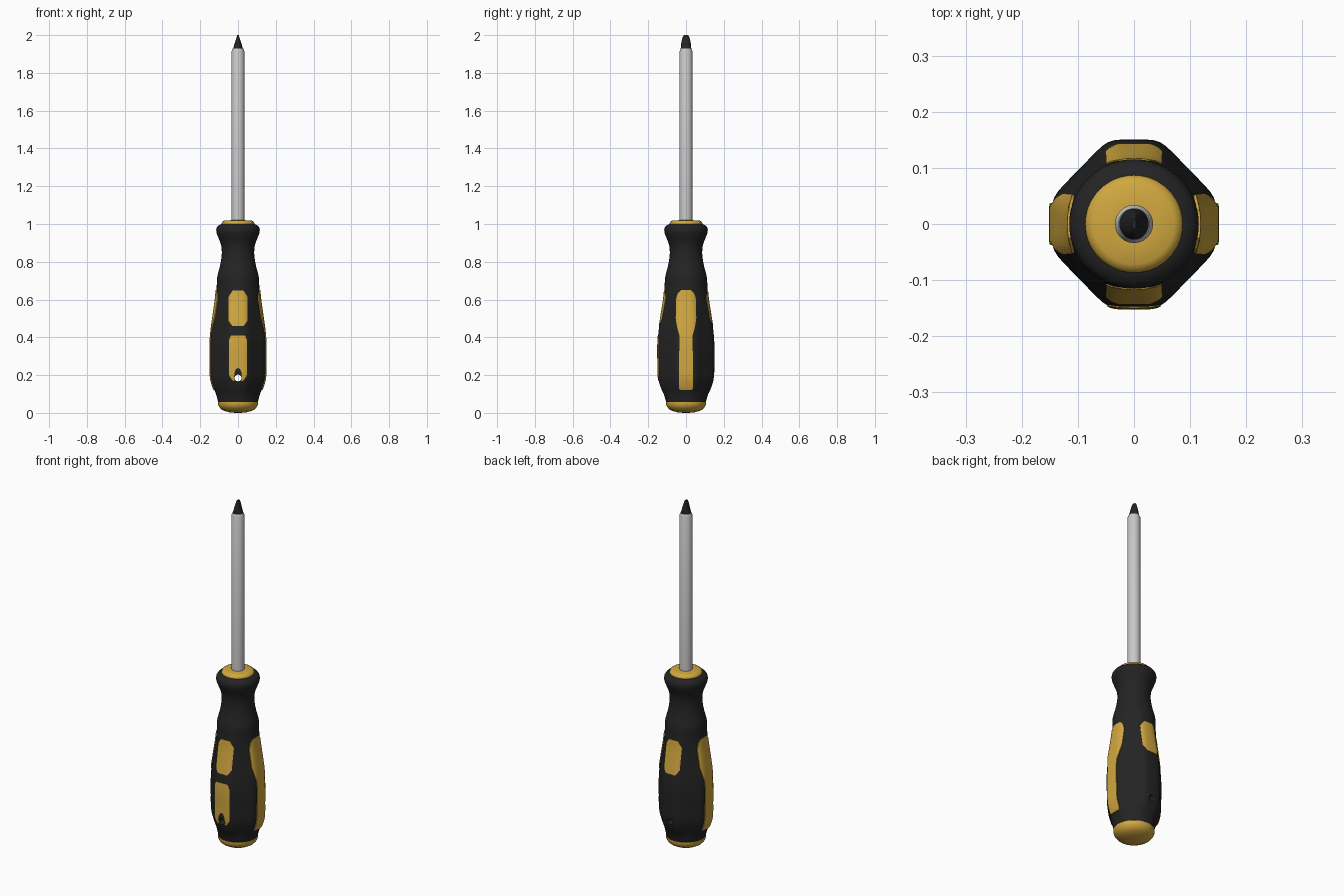
import bpy, bmesh, math

if "Cube" in bpy.data.objects:
    bpy.data.objects.remove(bpy.data.objects["Cube"])


def material(name, rgb):
    m = bpy.data.materials.new(name)
    m.diffuse_color = (*rgb, 1)
    m.use_nodes = True
    m.node_tree.nodes["Principled BSDF"].inputs["Base Color"].default_value = m.diffuse_color
    return m


YELLOW = material("warm yellow", (0.64, 0.39, 0.05))
BLACK = material("rubber black", (0.017, 0.017, 0.017))
STEEL = material("steel grey", (0.58, 0.58, 0.58))


def loft(name, rings, mat, angle=35):
    """Closed solid skinned through rings of equal point count."""
    bm = bmesh.new()
    vs = [[bm.verts.new(p) for p in ring] for ring in rings]
    n = len(rings[0])
    for a, b in zip(vs, vs[1:]):
        for i in range(n):
            j = (i + 1) % n
            bm.faces.new((a[i], a[j], b[j], b[i]))
    bm.faces.new(vs[0][::-1])
    bm.faces.new(vs[-1])
    bmesh.ops.recalc_face_normals(bm, faces=bm.faces)
    me = bpy.data.meshes.new(name)
    bm.to_mesh(me)
    bm.free()
    me.materials.append(mat)
    ob = bpy.data.objects.new(name, me)
    bpy.context.collection.objects.link(ob)
    bpy.ops.object.select_all(action='DESELECT')
    ob.select_set(True)
    bpy.context.view_layer.objects.active = ob
    bpy.ops.object.shade_smooth_by_angle(angle=math.radians(angle))
    return ob


def ellipse(z, rx, ry, n):
    return [(rx * math.cos(2 * math.pi * i / n), ry * math.sin(2 * math.pi * i / n), z)
            for i in range(n)]


def curve(pts, z, smooth=True):
    """Interpolate (z, value) pairs, linearly or with smooth tangents."""
    z = min(max(z, pts[0][0]), pts[-1][0])
    k = next(i for i in range(len(pts) - 1) if z <= pts[i + 1][0])
    (z0, v0), (z1, v1) = pts[k], pts[k + 1]
    h = z1 - z0
    t = (z - z0) / h
    if not smooth:
        return v0 + (v1 - v0) * t

    def slope(i):
        a, b = pts[max(i - 1, 0)], pts[min(i + 1, len(pts) - 1)]
        return (b[1] - a[1]) / (b[0] - a[0])
    return ((2*t**3 - 3*t**2 + 1) * v0 + (t**3 - 2*t**2 + t) * h * slope(k)
            + (3*t**2 - 2*t**3) * v1 + (t**3 - t**2) * h * slope(k + 1))


# Handle surface: rounded octagon in the grip, blending to a circle at the neck
PROFILE = [(0.05, 0.103), (0.10, 0.118), (0.14, 0.136), (0.19, 0.148), (0.27, 0.150),
           (0.37, 0.150), (0.45, 0.143), (0.53, 0.131), (0.60, 0.120), (0.66, 0.114),
           (0.72, 0.110), (0.78, 0.095), (0.84, 0.086), (0.89, 0.090), (0.93, 0.105),
           (0.96, 0.115), (0.98, 0.113), (0.993, 0.103), (1.0, 0.088)]
ROUND = [(0.05, 1), (0.14, 0), (0.5, 0), (0.72, 1), (1.0, 1)]


def surface(theta, z, offset=0.0):
    c, s = math.cos(theta), math.sin(theta)
    k = 24
    d = 1 / (math.sqrt(2) * 0.93)
    octagon = (abs(c)**k + abs(s)**k + abs((c + s) * d)**k + abs((c - s) * d)**k) ** (-1 / k)
    t = curve(ROUND, z, False)
    r = curve(PROFILE, z) * (octagon + (1 - octagon) * t)
    sx = 0.975 + 0.025 * t
    return ((r * sx + offset) * c, (r + offset) * s, z)


SEG = 80
levels = [0.05 + 0.95 * i / 90 for i in range(91)]
handle = loft("handle_grip", [[surface(2 * math.pi * i / SEG, z) for i in range(SEG)]
                              for z in levels], BLACK)


# Inlaid pads following the handle surface; widths are (z, half width)
def pad(name, facing, widths, offset):
    z0, z1 = widths[0][0], widths[-1][0]
    zs = sorted({z0 + (z1 - z0) * i / 30 for i in range(31)} | {w[0] for w in widths})
    rings = []
    for z in zs:
        w, r = curve(widths, z, False), curve(PROFILE, z)
        th = [facing + math.atan2(w * (i / 6 - 1), r) for i in range(13)]
        rings.append([surface(a, z, offset) for a in th]
                     + [surface(a, z, -0.01) for a in reversed(th)])
    return loft(name, rings, YELLOW)


OVAL = [(0.46, 0.030), (0.49, 0.055), (0.615, 0.055), (0.648, 0.028)]
LOWER = [(0.17, 0.028), (0.20, 0.050), (0.385, 0.050), (0.41, 0.038)]
KEYHOLE = [(0.12, 0.030), (0.13, 0.037), (0.41, 0.034), (0.45, 0.046), (0.50, 0.057),
           (0.60, 0.057), (0.63, 0.046), (0.65, 0.025)]
HALF = math.pi / 2
pad("front_upper_pad", -HALF, OVAL, 0.002)
pad("back_upper_pad", HALF, OVAL, 0.002)
lower_pad = pad("front_lower_pad", -HALF, LOWER, 0.002)
pad("right_side_pad", 0, KEYHOLE, 0.005)
pad("left_side_pad", math.pi, KEYHOLE, 0.005)


# Hanging hole through the grip, with a taller notch in the front pad
def cut(target, z, rx, rz):
    rings = [[(x, y, z + v) for x, v, _ in ellipse(0, rx, rz, 20)] for y in (-0.3, 0.3)]
    cutter = loft("hole_cutter", rings, BLACK)
    cutter.hide_render = True
    mod = target.modifiers.new("hole", 'BOOLEAN')
    mod.operation = 'DIFFERENCE'
    mod.solver = 'EXACT'
    mod.object = cutter
    bpy.context.view_layer.objects.active = target
    bpy.ops.object.modifier_apply(modifier=mod.name)
    bpy.data.objects.remove(cutter)


cut(handle, 0.185, 0.018, 0.018)
cut(lower_pad, 0.195, 0.020, 0.042)

# Rounded end cap and front collar
loft("end_cap", [ellipse(z, r, r, 48) for z, r in
                 [(0, 0.015), (0.003, 0.045), (0.010, 0.072), (0.020, 0.090),
                  (0.033, 0.101), (0.045, 0.106), (0.057, 0.106), (0.062, 0.100)]], YELLOW, 50)
loft("collar", [ellipse(z, r, r, 48) for z, r in
                [(0.98, 0.086), (1.003, 0.087), (1.012, 0.083), (1.018, 0.072), (1.02, 0.036)]],
     YELLOW, 50)

# Steel shaft and flattened black tip
loft("shaft", [ellipse(z, r, r, 24) for z, r in
               [(0.97, 0.034), (1.915, 0.034), (1.928, 0.028)]], STEEL)
loft("blade_tip", [ellipse(z, a, b, 24) for z, a, b in
                   [(1.915, 0.027, 0.027), (1.93, 0.026, 0.028), (1.955, 0.018, 0.026),
                    (1.98, 0.010, 0.021), (1.993, 0.006, 0.016), (2.0, 0.004, 0.010)]], BLACK, 50)
